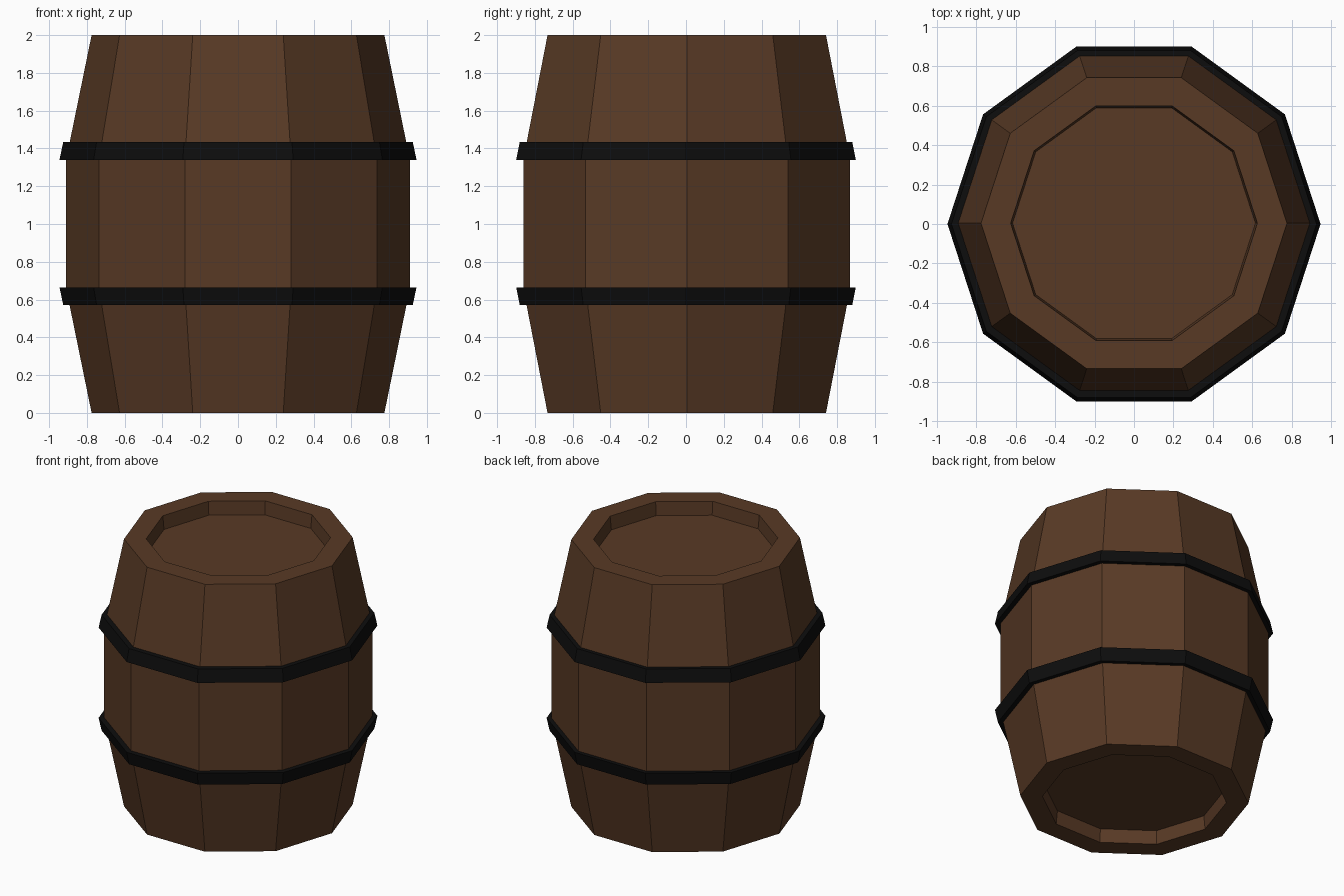
import bpy
import math

SIDES = 10

cube = bpy.data.objects.get("Cube")
if cube:
    bpy.data.objects.remove(cube, do_unlink=True)


def make_material(name, color):
    mat = bpy.data.materials.new(name)
    mat.use_nodes = True
    mat.diffuse_color = color
    bsdf = mat.node_tree.nodes["Principled BSDF"]
    bsdf.inputs["Base Color"].default_value = color
    bsdf.inputs["Roughness"].default_value = 0.8
    return mat


def lathe(name, profile, mat, closed=False, offset_y=0.0):
    """Spin a (radius, height) profile into a flat-sided solid."""
    verts, faces = [], []
    for radius, z in profile:
        for i in range(SIDES):
            a = math.tau * i / SIDES
            verts.append((radius * math.cos(a), radius * math.sin(a) + offset_y, z))
    rings = len(profile)
    for k in range(rings if closed else rings - 1):
        low, high = k * SIDES, (k + 1) % rings * SIDES
        for i in range(SIDES):
            j = (i + 1) % SIDES
            faces.append((low + i, low + j, high + j, high + i))
    if not closed:
        # Cap the first and last rings
        faces.append(tuple(reversed(range(SIDES))))
        faces.append(tuple(range((rings - 1) * SIDES, rings * SIDES)))
    mesh = bpy.data.meshes.new(name)
    mesh.from_pydata(verts, [], faces)
    mesh.materials.append(mat)
    mesh.update()
    obj = bpy.data.objects.new(name, mesh)
    bpy.context.collection.objects.link(obj)
    return obj


wood = make_material("brown wood", (0.098, 0.042, 0.0185, 1))
iron = make_material("black iron", (0.004, 0.004, 0.004, 1))

# Staves with a recessed lid at each end, mirrored about mid height
lower = [(0.615, 0.10), (0.625, 0.0), (0.775, 0.0), (0.91, 0.66)]
upper = [(r, 2 - z) for r, z in reversed(lower)]
lathe("barrel_body", lower + upper, wood, offset_y=0.004)

# Hoops, wider towards the middle of the barrel
hoop = [(0.86, 0.57), (0.925, 0.57), (0.945, 0.665), (0.86, 0.665)]
lathe("lower_hoop", hoop, iron, closed=True)
lathe("upper_hoop", [(r, 2.005 - z) for r, z in reversed(hoop)], iron, closed=True)
